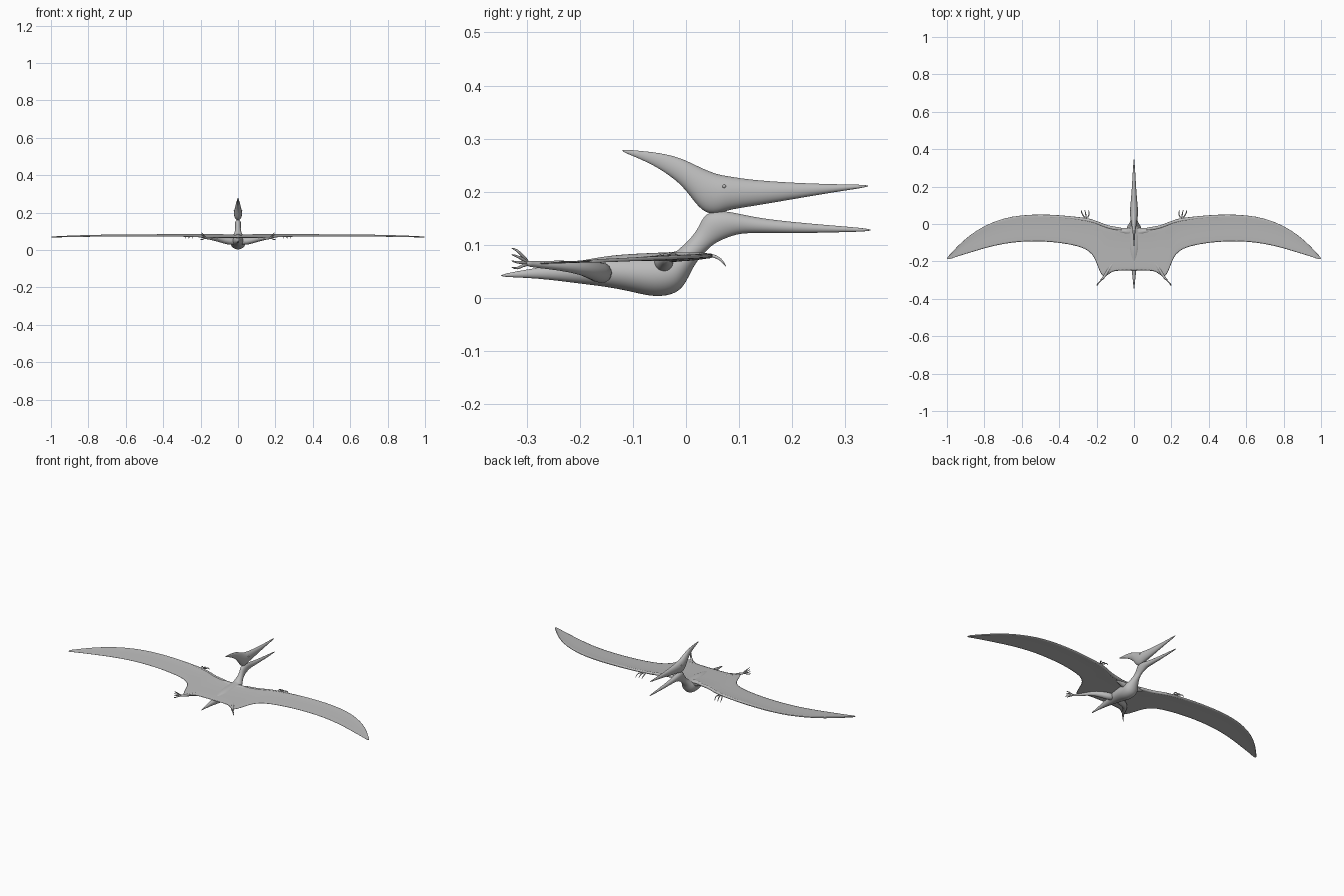
import bpy, bmesh, math
from mathutils import Vector

cube = bpy.data.objects.get("Cube")
if cube:
    bpy.data.objects.remove(cube)

grey = bpy.data.materials.new("plain grey")
grey.use_nodes = True
grey.diffuse_color = (0.5, 0.5, 0.5, 1)
grey.node_tree.nodes["Principled BSDF"].inputs["Base Color"].default_value = (0.5, 0.5, 0.5, 1)


def skin(name, rings, mirror=False, cap_start=True, subdiv=2):
    """Bridge closed rings of points into one smooth surface."""
    bm = bmesh.new()
    loops = [[bm.verts.new(p) for p in ring] for ring in rings]
    n = len(loops[0])
    for a, b in zip(loops, loops[1:]):
        for i in range(n):
            j = (i + 1) % n
            bm.faces.new((a[i], a[j], b[j], b[i]))
    if cap_start:
        bm.faces.new(loops[0][::-1])
    bm.faces.new(loops[-1])
    bmesh.ops.recalc_face_normals(bm, faces=bm.faces)
    if not cap_start and sum(f.normal.z * f.calc_center_median().z for f in bm.faces) < 0:
        bmesh.ops.reverse_faces(bm, faces=bm.faces)
    mesh = bpy.data.meshes.new(name)
    bm.to_mesh(mesh)
    bm.free()
    mesh.materials.append(grey)
    mesh.polygons.foreach_set("use_smooth", [True] * len(mesh.polygons))
    obj = bpy.data.objects.new(name, mesh)
    bpy.context.collection.objects.link(obj)
    if mirror:
        obj.modifiers.new("Mirror", "MIRROR").use_axis[0] = True
    sub = obj.modifiers.new("Smooth", "SUBSURF")
    sub.levels = sub.render_levels = subdiv
    return obj


def profile_loft(name, stations, n=14):
    """Elliptical rings, each set by upper point, lower point (y, z) and half width."""
    rings = []
    for y1, z1, y2, z2, w in stations:
        top, low = Vector((0, y1, z1)), Vector((0, y2, z2))
        mid, half = (top + low) / 2, (top - low) / 2
        rings.append([mid + half * math.cos(a) + Vector((w * math.sin(a), 0, 0))
                      for a in (math.tau * i / n for i in range(n))])
    return skin(name, rings)


def limb(name, points, radii, n=8, subdiv=1):
    """Mirrored round tube along a path."""
    pts = [Vector(p) for p in points]
    rings = []
    for i, (p, r) in enumerate(zip(pts, radii)):
        d = pts[min(i + 1, len(pts) - 1)] - pts[max(i - 1, 0)]
        q = d.to_track_quat("Z", "Y")
        rings.append([p + q @ Vector((r * math.cos(a), r * math.sin(a), 0))
                      for a in (math.tau * k / n for k in range(n))])
    return skin(name, rings, mirror=True, subdiv=subdiv)


# Tail, trunk, neck and lower jaw in one sweep
profile_loft("body_neck_and_lower_jaw", [
    (-.352, .044, -.352, .039, .002), (-.28, .057, -.28, .037, .008),
    (-.2, .07, -.2, .026, .02), (-.15, .08, -.15, .02, .034),
    (-.1, .084, -.1, .01, .041), (-.06, .086, -.058, -.001, .044),
    (-.03, .087, -.016, .006, .042), (-.018, .088, .002, .03, .034),
    (-.014, .092, .016, .063, .026), (.004, .107, .037, .087, .017),
    (.024, .132, .053, .102, .014), (.034, .162, .078, .113, .018),
    (.074, .166, .1, .12, .017), (.125, .152, .125, .122, .014),
    (.2, .143, .2, .121, .01), (.28, .136, .28, .123, .006),
    (.352, .13, .352, .125, .002)])

# Crest, skull and upper jaw: y, top, bottom, half width
skull = [(-.123, .28, .276, .002), (-.07, .276, .255, .005), (-.03, .27, .23, .009),
         (0, .26, .204, .014), (.03, .245, .158, .02), (.06, .233, .156, .023),
         (.08, .23, .165, .022), (.12, .223, .171, .018), (.2, .217, .185, .011),
         (.28, .214, .199, .007), (.347, .213, .209, .002)]
profile_loft("crest_and_upper_jaw", [(y, t, y, b, w) for y, t, b, w in skull])

# Wing membrane: x, leading y, trailing y
wing = [(0, -.02, -.25), (.05, -.022, -.25), (.1, -.018, -.252), (.12, -.014, -.258),
        (.14, -.008, -.275), (.16, -.001, -.287), (.175, .006, -.272), (.19, .012, -.24),
        (.21, .02, -.18), (.24, .03, -.145), (.29, .037, -.12), (.4, .048, -.1),
        (.5, .052, -.093), (.6, .048, -.094), (.7, .032, -.106), (.8, -.008, -.13),
        (.88, -.06, -.155), (.94, -.115, -.172), (.98, -.158, -.187), (1.0, -.18, -.191)]
chord = [(0, .004), (.04, .007), (.12, .006), (.3, .0035), (.55, .0025), (.8, .002), (1, .0012)]


def wing_height(y):
    return .077 + .045 * y


rings = []
for x, front, back in wing:
    scale = 1 - .5 * x
    upper, lower = [], []
    for t, h in chord:
        y = front + (back - front) * t
        upper.append((x, y, wing_height(y) + h * scale))
        lower.append((x, y, wing_height(y) - h * scale))
    rings.append(upper + lower[::-1])
skin("wing_membranes", rings, mirror=True, cap_start=False, subdiv=1)

# Arm bones along the leading edge
arm = [(x, front - .008, wing_height(front)) for x, front, back in wing[1:15:2]]
limb("arm_bones", arm, [.01, .01, .009, .009, .008, .006, .004])

# Shoulder and hip muscles
limb("shoulder_muscles", [(.01, -.045, .06), (.045, -.04, .07), (.1, -.035, .075)], [.026, .017, .008])
limb("legs", [(.012, -.15, .046), (.05, -.165, .047), (.1, -.19, .056),
              (.135, -.24, .061), (.16, -.285, .063), (.18, -.303, .065)],
     [.022, .022, .015, .01, .007, .006])

# Clawed fingers curling forward and down
for i in range(3):
    x = .238 + .02 * i
    limb(f"finger_{i + 1}", [(.25 + .004 * i, .03, .08), (x, .052, .08),
                             (x + .003, .066, .073), (x + .005, .076, .058)],
         [.004, .004, .003, .001], n=6)

# Toes fanned upright behind the ankles
for i in range(4):
    z = .054 + .012 * i
    limb(f"toe_{i + 1}", [(.17, -.296, .064), (.183, -.308, (z + .064) / 2 + .002),
                          (.193, -.318, z), (.203 - .003 * i, -.33, z + .004)],
         [.005, .0035, .003, .001], n=6)

# Eyes
limb("eyes", [(.017, .072, .21), (.0205, .072, .21), (.023, .072, .21)], [.004, .004, .002])
